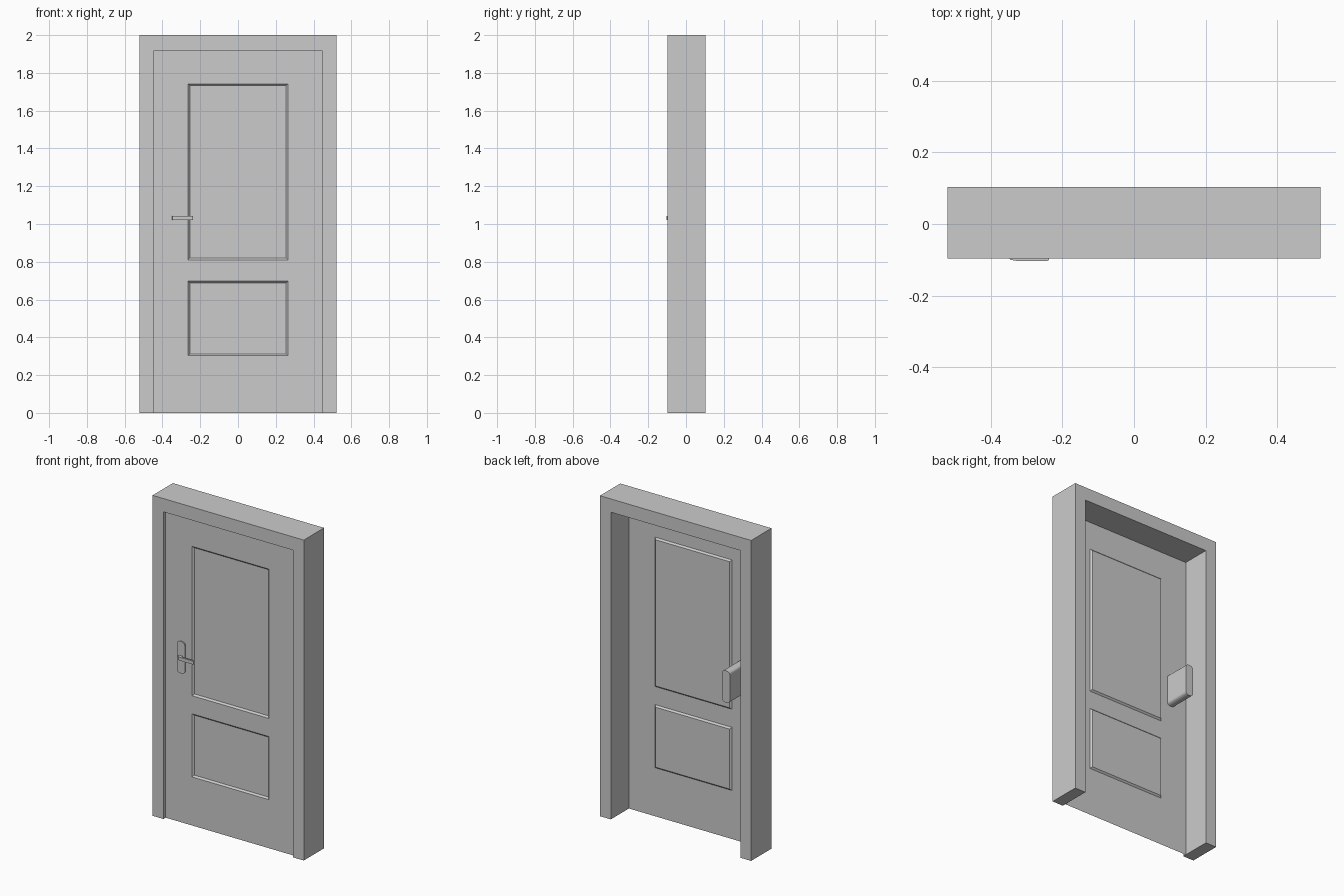
import bpy, bmesh, math

if "Cube" in bpy.data.objects:
    bpy.data.objects.remove(bpy.data.objects["Cube"])

DOOR_Y = -0.075


def finish(name, bm):
    me = bpy.data.meshes.new(name)
    bm.to_mesh(me)
    bm.free()
    ob = bpy.data.objects.new(name, me)
    bpy.context.collection.objects.link(ob)
    return ob


def prism(name, pts, vec):
    """Extrude a closed outline of 3D points along vec."""
    bm = bmesh.new()
    face = bm.faces.new([bm.verts.new(p) for p in pts])
    ext = bmesh.ops.extrude_face_region(bm, geom=[face], use_keep_orig=True)
    bmesh.ops.translate(bm, vec=vec, verts=[v for v in ext["geom"] if isinstance(v, bmesh.types.BMVert)])
    bmesh.ops.recalc_face_normals(bm, faces=bm.faces)
    return finish(name, bm)


# Frame: upside-down U outline pushed through the wall depth
half = [(0.522, 0), (0.522, 2)]
inner = [(0.447, 1.917), (0.447, 0)]
outline = half + [(-x, z) for x, z in reversed(half)]
outline += [(-x, z) for x, z in reversed(inner)] + inner
prism("frame", [(x, -0.097, z) for x, z in outline], (0, 0.2, 0))

# Door leaf: thin sheet with two panels pressed towards the back
xs = [-0.447, -0.265, 0.265, 0.447]
zs = [0.0, 0.303, 0.697, 0.81, 1.742, 1.917]
bm = bmesh.new()
grid = [[bm.verts.new((x, DOOR_Y, z)) for x in xs] for z in zs]
panels = []
for j in range(len(zs) - 1):
    for i in range(len(xs) - 1):
        f = bm.faces.new((grid[j][i], grid[j][i + 1], grid[j + 1][i + 1], grid[j + 1][i]))
        if i == 1 and j in (1, 3):
            panels.append(f)
bm.normal_update()
bmesh.ops.inset_individual(bm, faces=panels, thickness=0.014, depth=-0.01)
finish("door_leaf", bm)

# Lock body: round-ended plate running from just proud of the door to the back
cx, r, rise, n = -0.337, 0.027, 0.018, 8
arc = [(r * math.cos(math.pi * k / n), rise * math.sin(math.pi * k / n)) for k in range(n + 1)]
pts = [(cx + x, -0.082, 1.114 + z) for x, z in arc]
pts += [(cx - x, -0.082, 0.95 - z) for x, z in arc]
prism("lock_body", pts, (0, 0.17, 0))

# Lever: bent bar, plan outline extruded upwards
plan = [(-0.35, -0.08), (-0.35, -0.094), (-0.346, -0.1), (-0.328, -0.103), (-0.242, -0.103),
        (-0.237, -0.1), (-0.237, -0.092), (-0.322, -0.092), (-0.327, -0.08)]
prism("lever", [(x, y, 1.022) for x, y in plan], (0, 0, 0.021))
